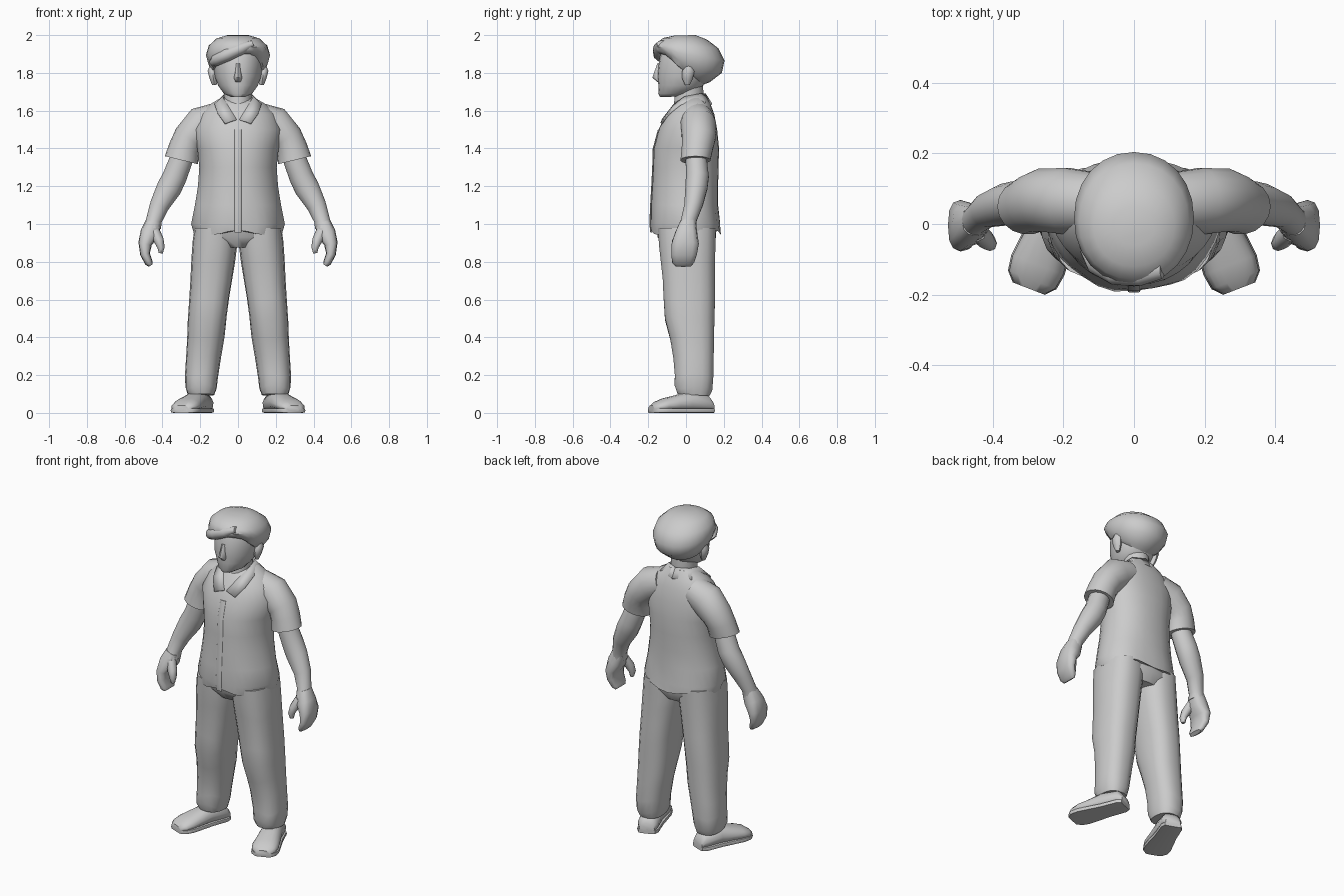
import bpy, bmesh, math
from mathutils import Vector as Vec

grey = bpy.data.materials.new("plain grey")
grey.diffuse_color = (0.6, 0.6, 0.6, 1)


def finish(name, bm, mirror=False, angle=50):
    bmesh.ops.recalc_face_normals(bm, faces=bm.faces)
    me = bpy.data.meshes.new(name)
    bm.to_mesh(me)
    bm.free()
    ob = bpy.data.objects.new(name, me)
    bpy.context.collection.objects.link(ob)
    me.materials.append(grey)
    bpy.ops.object.select_all(action='DESELECT')
    ob.select_set(True)
    bpy.context.view_layer.objects.active = ob
    bpy.ops.object.shade_smooth_by_angle(angle=math.radians(angle))
    if mirror:
        ob.modifiers.new("Mirror", 'MIRROR').use_mirror_merge = False
    return ob


def loft(name, rings, n=2.0, sides=18, taper=0.0, mirror=False, tweak=None, angle=50):
    """Skin rings given as (centre, half-axis U, half-axis V to the front)."""
    bm = bmesh.new()
    loops = []
    for k, (c, u, v) in enumerate(rings):
        loop = []
        for i in range(sides):
            a = 2 * math.pi * i / sides
            ca, sa = math.cos(a), math.sin(a)
            px = math.copysign(abs(ca) ** (2 / n), ca)
            py = math.copysign(abs(sa) ** (2 / n), sa)
            p = Vec(c) + Vec(u) * px * (1 - taper * max(0, py)) + Vec(v) * py
            if tweak:
                p = tweak(p, k, a)
            loop.append(bm.verts.new(p))
        loops.append(loop)
    for A, B in zip(loops, loops[1:]):
        for i in range(sides):
            j = (i + 1) % sides
            bm.faces.new((A[i], A[j], B[j], B[i]))
    bm.faces.new(loops[0])
    bm.faces.new(loops[-1])
    return finish(name, bm, mirror, angle)


def slices(rows, cx=0.0):
    """Rows (front y, front z, back y, back z, half width[, centre x])."""
    out = []
    for r in rows:
        f, b = Vec((0, r[0], r[1])), Vec((0, r[2], r[3]))
        x = r[5] if len(r) > 5 else cx
        out.append(((f + b) / 2 + Vec((x, 0, 0)), (r[4], 0, 0), (f - b) / 2))
    return out


def limb(rows):
    """Rows (x, y, z, half width across the path, half depth in y)."""
    pts = [Vec(r[:3]) for r in rows]
    out = []
    for i, r in enumerate(rows):
        t = pts[min(i + 1, len(pts) - 1)] - pts[max(i - 1, 0)]
        u = Vec((-t.z, 0, t.x)).normalized()
        out.append((pts[i], u * r[3], Vec((0, -r[4], 0))))
    return out


# Shirt body with a wavy hem
def hem(p, k, a):
    if k == 0:
        p.z += 0.012 * math.sin(5 * a)
    if k == 1:
        p.y += 0.005 * math.sin(6 * a)
    return p


front = [(-.185, .955), (-.190, 1.0), (-.186, 1.1), (-.18, 1.2), (-.175, 1.3),
         (-.172, 1.4), (-.145, 1.5), (-.108, 1.58)]
back_w = [(.185, .235), (.18, .248), (.17, .228), (.17, .212), (.172, .205),
          (.175, .215), (.165, .235), (.15, .20)]
rows = [(y, z, b, z, w) for (y, z), (b, w) in zip(front, back_w)]
rows += [(-.07, 1.63, .13, 1.635, .15), (-.045, 1.66, .105, 1.68, .085)]
loft("shirt_body", slices(rows), n=2.3, sides=28, taper=.16, tweak=hem)

# Button placket
loft("shirt_placket", [((0, y, z), (.018, 0, 0), (0, -.004, 0)) for y, z in front[:-1]],
     n=4, sides=8)

# Sleeves
loft("shirt_sleeves", limb([(.10, .06, 1.56, .085, .085), (.19, .065, 1.525, .10, .095),
                            (.26, .068, 1.455, .085, .09), (.285, .06, 1.40, .083, .084),
                            (.30, .05, 1.338, .09, .08)]), mirror=True)

# Collar: a strip folded round the neck down to the V
inner = [(0, .105, 1.69), (.07, .07, 1.69), (.082, -.01, 1.675), (.055, -.07, 1.63), (.008, -.128, 1.555)]
outer = [(0, .14, 1.635), (.11, .10, 1.64), (.125, -.03, 1.635), (.11, -.09, 1.59), (.07, -.135, 1.535)]
bm = bmesh.new()
A = [bm.verts.new(p) for p in inner]
B = [bm.verts.new(p) for p in outer]
for i in range(len(A) - 1):
    bm.faces.new((A[i], A[i + 1], B[i + 1], B[i]))
collar = finish("shirt_collar", bm, True)
collar.modifiers.new("Solidify", 'SOLIDIFY').thickness = .012

# Arms, hands and thumbs
loft("forearms", limb([(.275, .055, 1.43, .055, .055), (.305, .055, 1.33, .062, .058),
                       (.335, .06, 1.25, .064, .062), (.365, .055, 1.19, .066, .06),
                       (.415, .04, 1.10, .052, .05), (.445, .015, 1.02, .042, .043),
                       (.452, .005, .98, .045, .05)]), sides=14, mirror=True)
loft("hands", limb([(.447, .01, 1.01, .042, .043), (.468, 0, .95, .05, .06),
                    (.492, -.004, .895, .036, .072), (.492, -.01, .84, .026, .068),
                    (.472, -.015, .795, .021, .058), (.462, -.015, .78, .012, .045)]),
     n=2.6, sides=12, mirror=True)
loft("thumbs", limb([(.445, -.02, .965, .03, .03), (.42, -.045, .915, .027, .028),
                     (.407, -.055, .875, .019, .022), (.409, -.055, .845, .011, .013)]),
     sides=8, mirror=True)

# Trousers: hips and legs
loft("trouser_hips", slices([(-.11, .875, .13, .875, .10), (-.15, .93, .16, .93, .215),
                             (-.16, 1.02, .16, 1.02, .21)]), n=2.4, sides=24)
legs = [(-.15, .98, .16, .98, .11, .12), (-.145, .9, .158, .9, .118, .122),
        (-.135, .8, .155, .8, .115, .132), (-.125, .7, .155, .7, .110, .142),
        (-.12, .6, .155, .6, .106, .153), (-.113, .5, .152, .5, .103, .163),
        (-.085, .4, .15, .4, .099, .170), (-.068, .3, .148, .3, .092, .182),
        (-.06, .2, .146, .2, .087, .193), (-.062, .14, .14, .13, .083, .196),
        (-.045, .10, .125, .09, .07, .196)]


def crease(p, k, a):
    p.z += 0.012 * math.sin(3 * a + k) if 0 < k < 10 else 0
    return p


loft("trouser_legs", slices(legs), n=2.5, sides=18, mirror=True, tweak=crease)

# Shoes turned outwards, with a sole
d, s = Vec((.36, -.93, 0)), Vec((.93, .36, 0))
heel = Vec((.175, .135, 0))
steps = [(0, .045, .06), (.03, .06, .10), (.13, .062, .115), (.2, .07, .095),
         (.27, .077, .078), (.315, .07, .06), (.342, .045, .04)]
loft("shoe_uppers", [(heel + d * t + Vec((0, 0, h / 2 + .005)), s * w, (0, 0, h / 2 - .005))
                     for t, w, h in steps], n=2.8, sides=16, taper=.25, mirror=True)
loft("shoe_soles", [(heel + d * t + Vec((0, 0, .0125)), s * (w + .004), (0, 0, .0125))
                    for t, w, h in steps], n=6, sides=12, mirror=True)

# Neck and head
loft("neck", slices([(-.09, 1.54, .09, 1.6, .075), (-.065, 1.62, .095, 1.66, .072),
                     (-.06, 1.72, .09, 1.76, .075)]))
loft("head", slices([(-.138, 1.672, -.03, 1.675, .04), (-.147, 1.69, .03, 1.69, .075),
                     (-.146, 1.735, .09, 1.73, .105), (-.152, 1.78, .11, 1.78, .122),
                     (-.147, 1.84, .13, 1.84, .13), (-.135, 1.9, .12, 1.9, .13),
                     (-.11, 1.955, .10, 1.955, .11)]), n=2.2, sides=20, taper=.15)
loft("nose", slices([(-.152, 1.752, -.12, 1.752, .018), (-.178, 1.775, -.12, 1.775, .022),
                     (-.166, 1.81, -.12, 1.81, .015), (-.152, 1.85, -.12, 1.85, .012)]), sides=8)
loft("ears", slices([(-.005, 1.735, .02, 1.735, .012, .125), (-.02, 1.77, .035, 1.765, .02, .13),
                     (-.02, 1.81, .045, 1.81, .024, .137), (0, 1.84, .03, 1.84, .012, .137)]),
     sides=8, mirror=True)


# Hair: a full mop whose front edge rises to one side
def sweep(p, k, a):
    if k < 4 and p.y < -.03:
        f = min(1, (-.03 - p.y) / .08)
        p.z += f * (.22 * p.x + (.02 if p.x > 0 else 0)) * (1 - k / 5)
    return p


loft("hair", slices([(-.10, 1.885, .07, 1.73, .10), (-.145, 1.88, .125, 1.75, .136),
                     (-.162, 1.90, .19, 1.80, .158), (-.170, 1.925, .204, 1.865, .17),
                     (-.158, 1.958, .172, 1.93, .155), (-.12, 1.985, .11, 1.977, .115),
                     (-.06, 1.998, .05, 2.0, .06)]), n=2.1, sides=24, tweak=sweep)

# Swept fringe lock
loft("hair_fringe", limb([(.08, -.125, 1.955, .018, .03), (.02, -.14, 1.93, .032, .035),
                          (-.06, -.135, 1.895, .035, .038), (-.12, -.10, 1.865, .03, .04),
                          (-.145, -.06, 1.845, .015, .03)]), sides=12)
